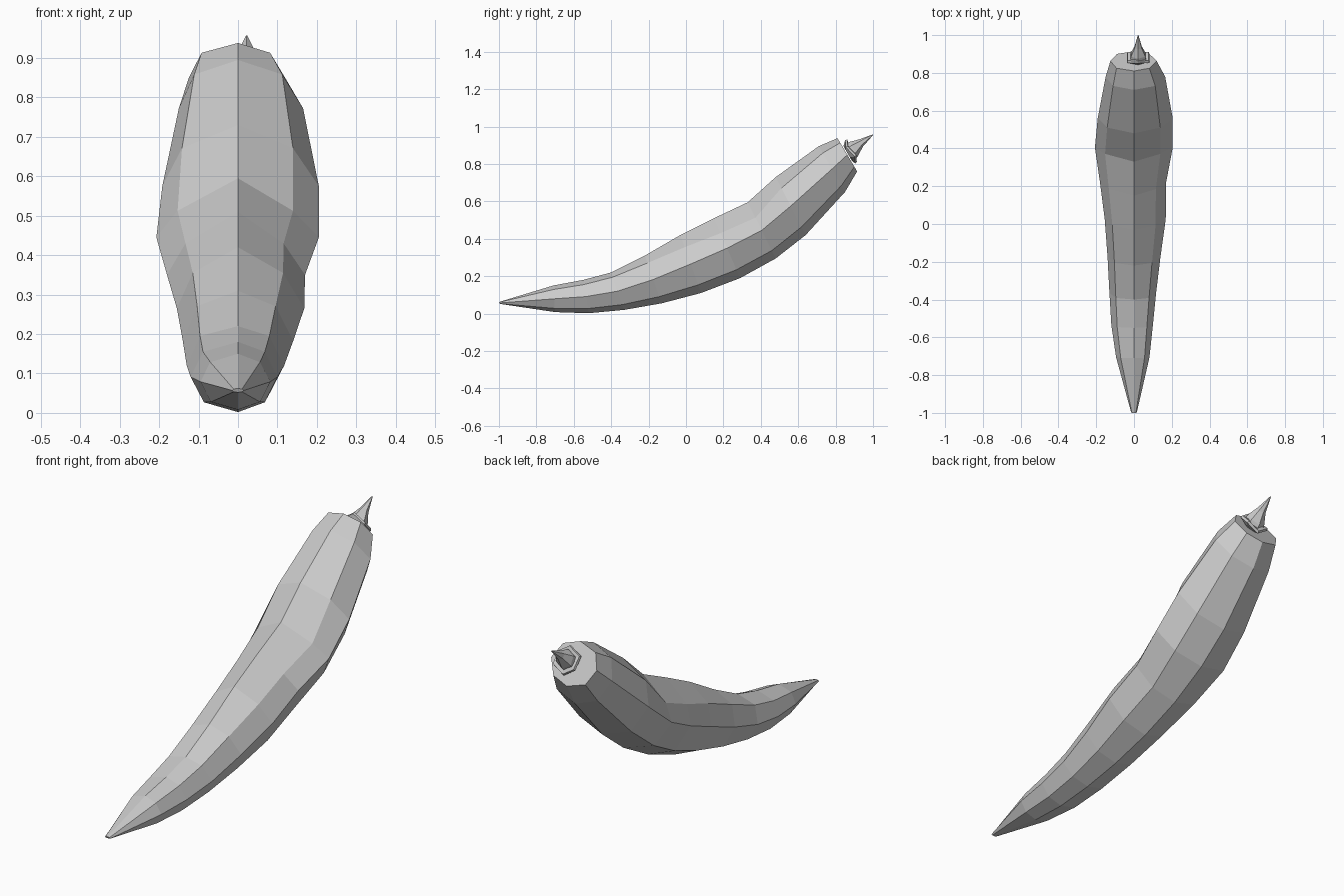
import bpy, bmesh, math
from mathutils import Vector

if "Cube" in bpy.data.objects:
    bpy.data.objects.remove(bpy.data.objects["Cube"])


def loft(name, rings):
    # Skin a list of equal-sized vertex rings and cap both ends
    bm = bmesh.new()
    loops = [[bm.verts.new(p) for p in ring] for ring in rings]
    n = len(loops[0])
    for a, b in zip(loops, loops[1:]):
        for i in range(n):
            j = (i + 1) % n
            bm.faces.new((a[i], a[j], b[j], b[i]))
    bm.faces.new(loops[0])
    bm.faces.new(loops[-1])
    bmesh.ops.recalc_face_normals(bm, faces=bm.faces)
    mesh = bpy.data.meshes.new(name)
    bm.to_mesh(mesh)
    bm.free()
    obj = bpy.data.objects.new(name, mesh)
    bpy.context.collection.objects.link(obj)
    return obj


# Pepper stations: top (y, z), bottom (y, z), left and right width, shoulder height
stations = [
    (-1.00, .062, -.995, .052, .015, .015, .70),
    (-.71, .15, -.70, .008, .095, .082, .70),
    (-.55, .18, -.52, .002, .12, .10, .72),
    (-.40, .22, -.33, .02, .13, .117, .75),
    (-.22, .31, -.13, .055, .14, .14, .69),
    (-.03, .42, .08, .11, .155, .168, .58),
    (.15, .51, .29, .19, .18, .17, .50),
    (.33, .595, .48, .295, .207, .205, .45),
    (.48, .73, .64, .42, .192, .205, .62),
    (.71, .895, .85, .65, .15, .165, .70),
    (.81, .938, .915, .76, .125, .12, .72),
]


def pepper_ring(ty, tz, by, bz, left, right, shoulder):
    top, bottom = Vector((0, ty, tz)), Vector((0, by, bz))
    mid, up = (top + bottom) / 2, (top - bottom) / 2
    section = [(0, 1), (right * .68, shoulder), (right, 0), (right * .68, -.72),
               (0, -1), (-left * .72, -.72), (-left, 0), (-left * .74, shoulder)]
    return [mid + up * h + Vector((x, 0, 0)) for x, h in section]


loft("pepper_body", [pepper_ring(*s) for s in stations])


# Stem: hexagonal rings about an axis normal to the end cap
normal = Vector((0, .86, .5)).normalized()
side = Vector((1, 0, 0))
up = normal.cross(side) * -1


def stem_ring(x, y, z, radius, wobble=0):
    c = Vector((x, y, z))
    pts = []
    for i in range(6):
        a = math.tau * (i + .5) / 6
        w = wobble * (1 if i % 2 else -1)
        pts.append(c + (side * math.cos(a) + up * math.sin(a)) * radius + normal * w)
    return pts


# Flared leafy collar
loft("calyx", [stem_ring(.022, .865, .855, .045),
               stem_ring(.022, .878, .865, .068, .008),
               stem_ring(.022, .888, .871, .064, .008),
               stem_ring(.022, .886, .870, .035)])

# Pointed stalk
loft("stem", [stem_ring(.022, .868, .857, .05),
              stem_ring(.022, .897, .880, .044),
              stem_ring(.022, .935, .912, .022),
              stem_ring(.022, .999, .956, .002)])
